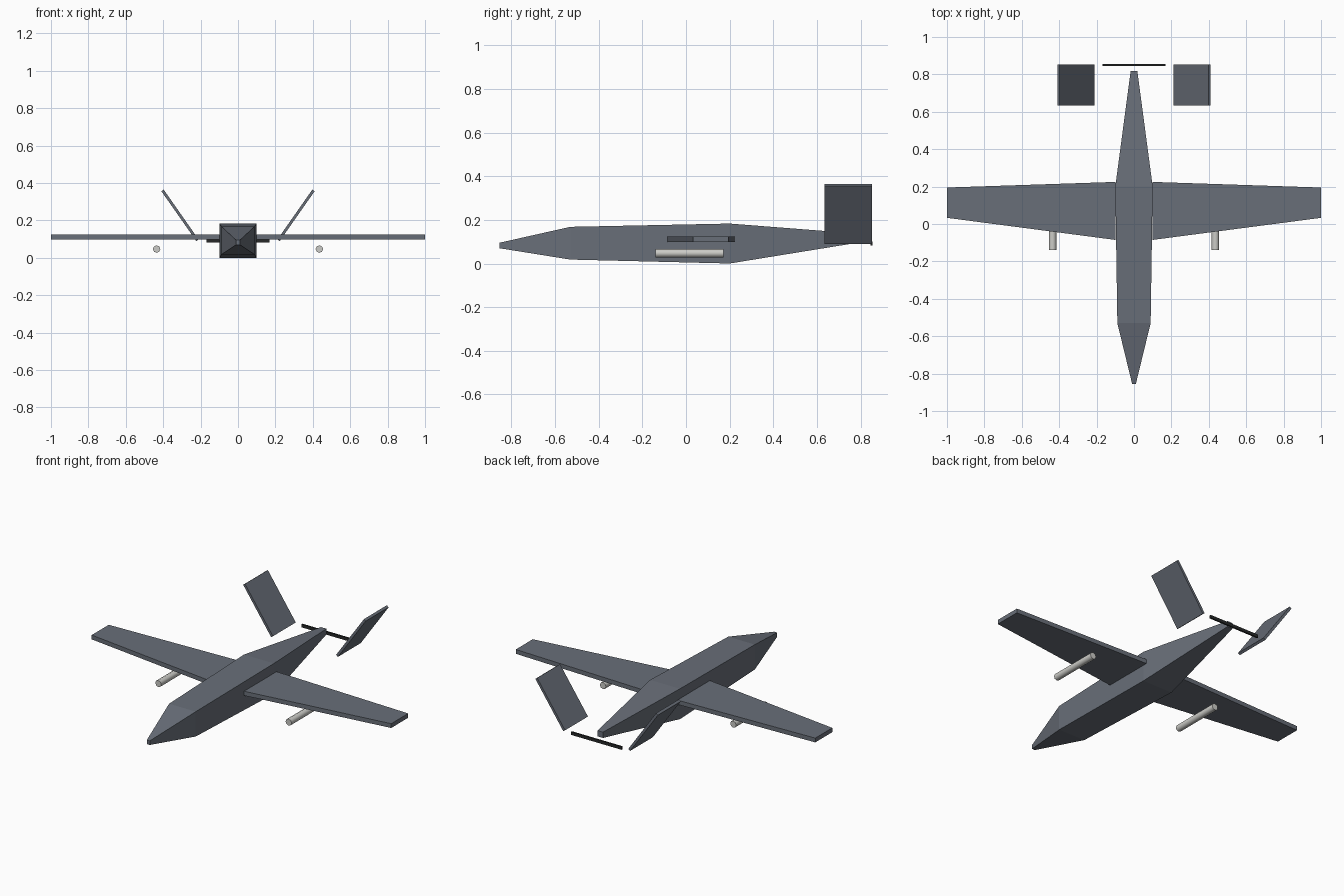
import bpy, bmesh, math
from mathutils import Matrix, Vector

cube = bpy.data.objects.get("Cube")
if cube:
    bpy.data.objects.remove(cube, do_unlink=True)


def material(name, rgb):
    m = bpy.data.materials.new(name)
    m.use_nodes = True
    m.diffuse_color = (*rgb, 1)
    m.node_tree.nodes["Principled BSDF"].inputs["Base Color"].default_value = (*rgb, 1)
    return m


GREY = material("slate grey", (0.14, 0.158, 0.19))
DARK = material("near black", (0.02, 0.022, 0.022))
PALE = material("pale grey", (0.6, 0.6, 0.57))


def finish(name, bm, mat):
    bmesh.ops.recalc_face_normals(bm, faces=bm.faces)
    mesh = bpy.data.meshes.new(name)
    bm.to_mesh(mesh)
    bm.free()
    mesh.materials.append(mat)
    ob = bpy.data.objects.new(name, mesh)
    bpy.context.collection.objects.link(ob)
    return ob


def loft(name, rings, mat):
    """Skin a chain of equal-sized rings and cap both ends."""
    bm = bmesh.new()
    loops = [[bm.verts.new(p) for p in ring] for ring in rings]
    n = len(loops[0])
    for a, b in zip(loops, loops[1:]):
        for i in range(n):
            j = (i + 1) % n
            bm.faces.new((a[i], a[j], b[j], b[i]))
    bm.faces.new(loops[0])
    bm.faces.new(loops[-1])
    return finish(name, bm, mat)


def box(name, size, centre, mat, tilt=0.0):
    bm = bmesh.new()
    place = Matrix.Translation(centre) @ Matrix.Rotation(tilt, 4, "Y")
    bmesh.ops.create_cube(bm, size=1, matrix=place @ Matrix.Diagonal((*size, 1)))
    return finish(name, bm, mat)


# Fuselage: rectangular sections given as y, half width, bottom, top
sections = [(-0.855, 0.01, 0.07, 0.095), (-0.53, 0.089, 0.018, 0.168),
            (0.2, 0.1, 0.0, 0.183), (0.817, 0.018, 0.1, 0.135)]
loft("fuselage", [[(-w, y, lo), (w, y, lo), (w, y, hi), (-w, y, hi)]
                  for y, w, lo, hi in sections], GREY)

for side, label in ((1, "left"), (-1, "right")):
    # Tapered wing: x, leading edge, trailing edge
    loft(label + "_wing", [[(side * x, f, 0.098), (side * x, r, 0.098),
                            (side * x, r, 0.124), (side * x, f, 0.124)]
                           for x, f, r in ((0.1, -0.085, 0.225), (1.0, 0.033, 0.195))], GREY)

    # Slanted tail panel
    box(label + "_tail_panel", (0.325, 0.218, 0.015), (side * 0.31, 0.743, 0.227),
        GREY, -side * math.radians(55))

    # Pod under the wing
    bm = bmesh.new()
    bmesh.ops.create_cone(bm, cap_ends=True, segments=8, radius1=0.02, radius2=0.02, depth=0.31,
                          matrix=Matrix.Translation((side * 0.435, 0.016, 0.047))
                          @ Matrix.Rotation(math.pi / 2, 4, "X"))
    pod = finish(label + "_pod", bm, PALE)
    bpy.ops.object.select_all(action="DESELECT")
    pod.select_set(True)
    bpy.context.view_layer.objects.active = pod
    bpy.ops.object.shade_smooth_by_angle(angle=math.radians(60))

# Pusher propeller blade
box("propeller", (0.338, 0.01, 0.018), (0, 0.85, 0.092), DARK)
